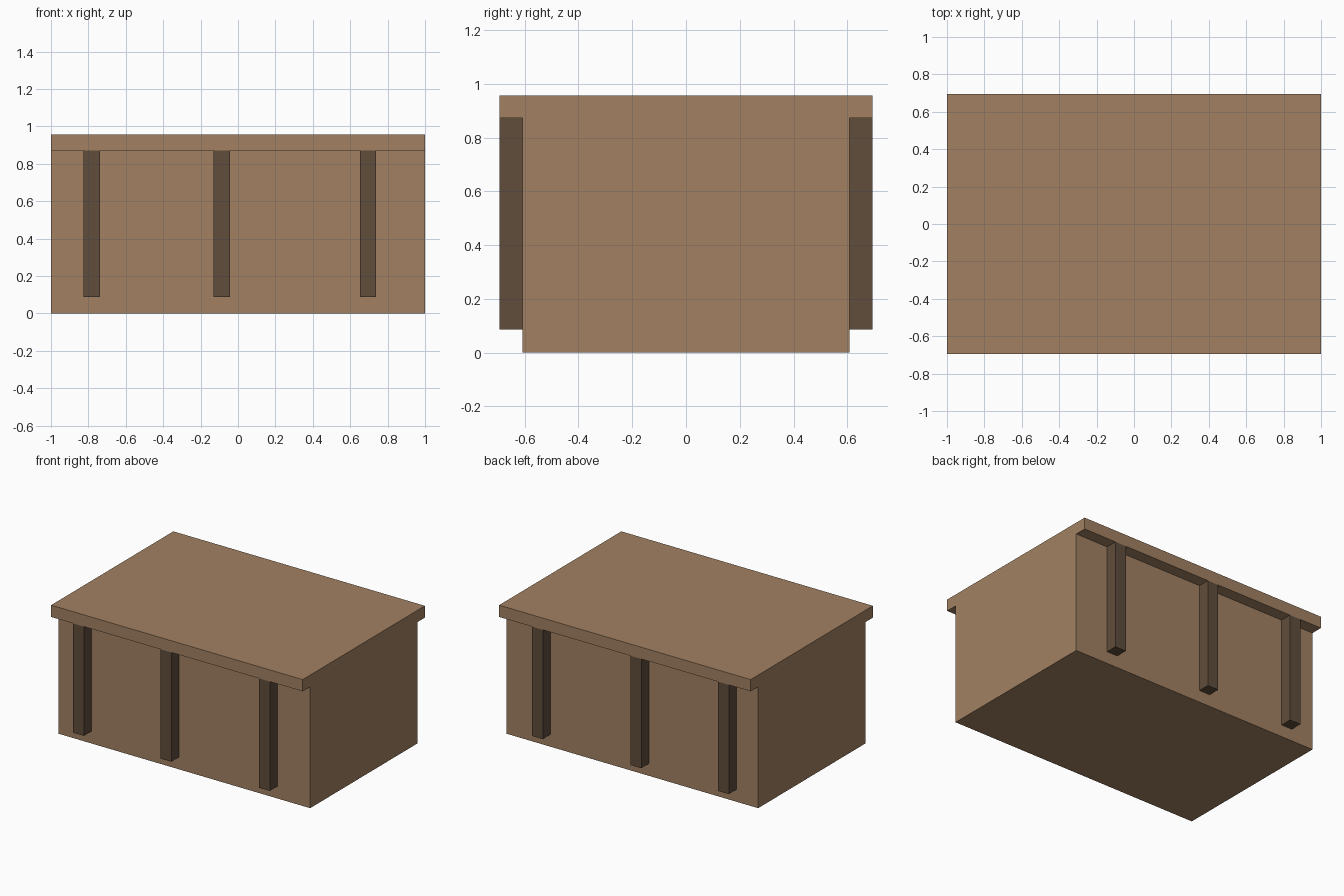
import bpy
import bmesh
from mathutils import Matrix, Vector

cube = bpy.data.objects.get("Cube")
if cube:
    bpy.data.objects.remove(cube, do_unlink=True)

U = 2 / 23            # one block unit
LID_Y = 0.694         # half depth of the overhanging lid
BODY_Y = 7 * U        # half depth of the body
LID_Z = 0.872         # underside of the lid
TOP_Z = 11 * U


def material(name, color):
    mat = bpy.data.materials.new(name)
    mat.use_nodes = True
    mat.diffuse_color = (*color, 1)
    bsdf = next(n for n in mat.node_tree.nodes if n.type == "BSDF_PRINCIPLED")
    bsdf.inputs["Base Color"].default_value = (*color, 1)
    return mat


def finish(name, bm, mat):
    bmesh.ops.recalc_face_normals(bm, faces=bm.faces)
    mesh = bpy.data.meshes.new(name)
    bm.to_mesh(mesh)
    bm.free()
    mesh.materials.append(mat)
    obj = bpy.data.objects.new(name, mesh)
    bpy.context.collection.objects.link(obj)


def box(name, low, high, mat):
    low, high = Vector(low), Vector(high)
    bm = bmesh.new()
    place = Matrix.Translation((low + high) / 2) @ Matrix.Diagonal((*(high - low), 1))
    bmesh.ops.create_cube(bm, size=1, matrix=place)
    finish(name, bm, mat)


light_wood = material("light brown wood", (0.36, 0.22, 0.123))
dark_wood = material("dark brown wood", (0.115, 0.075, 0.045))

# Body and lid: one T-shaped profile extruded along the length
half = [(BODY_Y, 0), (BODY_Y, LID_Z), (LID_Y, LID_Z), (LID_Y, TOP_Z)]
profile = half + [(-y, z) for y, z in reversed(half)]
bm = bmesh.new()
end = bm.faces.new([bm.verts.new((-1, y, z)) for y, z in profile])
side = bmesh.ops.extrude_face_region(bm, geom=[end], use_keep_orig=True)
moved = [v for v in side["geom"] if isinstance(v, bmesh.types.BMVert)]
bmesh.ops.translate(bm, verts=moved, vec=(2, 0, 0))
finish("body_with_lid", bm, light_wood)

# Posts under the overhang, on the front and the back
for place, x in (("right", -9.5 * U), ("middle", -1.5 * U), ("left", 7.5 * U)):
    box(f"front_post_{place}", (x, -LID_Y, U), (x + U, -BODY_Y, LID_Z), dark_wood)
    box(f"back_post_{place}", (x, BODY_Y, U), (x + U, LID_Y, LID_Z), dark_wood)
